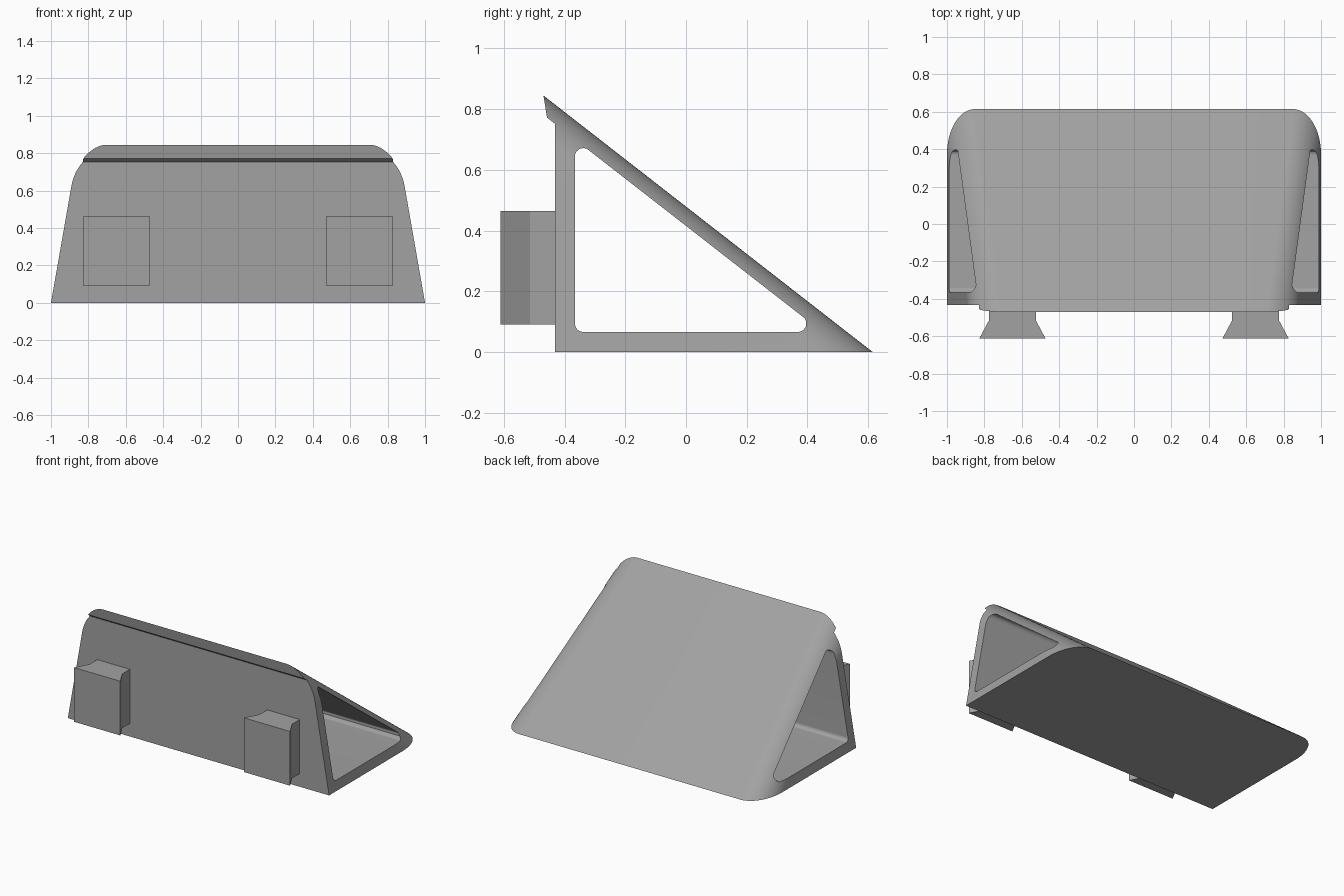
import bpy, bmesh, math
from mathutils import Vector

if "Cube" in bpy.data.objects:
    bpy.data.objects.remove(bpy.data.objects["Cube"])

grey = bpy.data.materials.new("grey plastic")
grey.diffuse_color = (0.36, 0.36, 0.36, 1)
grey.use_nodes = True
grey.node_tree.nodes["Principled BSDF"].inputs["Base Color"].default_value = grey.diffuse_color


def loft(name, ring_a, ring_b):
    """Closed solid between two matching rings of points."""
    bm = bmesh.new()
    a = [bm.verts.new(p) for p in ring_a]
    b = [bm.verts.new(p) for p in ring_b]
    bm.faces.new(a)
    bm.faces.new(b[::-1])
    for i in range(len(a)):
        j = (i + 1) % len(a)
        bm.faces.new((a[i], b[i], b[j], a[j]))
    bmesh.ops.recalc_face_normals(bm, faces=bm.faces)
    me = bpy.data.meshes.new(name)
    bm.to_mesh(me)
    bm.free()
    me.materials.append(grey)
    ob = bpy.data.objects.new(name, me)
    bpy.context.collection.objects.link(ob)
    return ob


def extrude_x(name, profile, half=1.5):
    return loft(name, [(-half, y, z) for y, z in profile],
                [(half, y, z) for y, z in profile])


def rounded(points, r, steps=8):
    """Polygon with every corner replaced by an arc of radius r."""
    out, n = [], len(points)
    for i in range(n):
        p = Vector(points[i])
        u = (Vector(points[i - 1]) - p).normalized()
        v = (Vector(points[(i + 1) % n]) - p).normalized()
        half = u.angle(v) / 2
        c = p + (u + v).normalized() * (r / math.sin(half))
        a = p + u * (r / math.tan(half)) - c
        b = p + v * (r / math.tan(half)) - c
        for k in range(steps + 1):
            t = k / steps
            d = (a * (1 - t) + b * t).normalized() * r
            out.append(tuple(c + d))
    return out


def activate(ob):
    bpy.ops.object.select_all(action='DESELECT')
    ob.select_set(True)
    bpy.context.view_layer.objects.active = ob


def boolean(ob, cutter, op):
    m = ob.modifiers.new("cut", 'BOOLEAN')
    m.operation, m.object, m.solver = op, cutter, 'EXACT'
    activate(ob)
    bpy.ops.object.modifier_apply(modifier=m.name)
    bpy.data.objects.remove(cutter)


# Sloping shell: sides lean inwards, long edges beside the slope are rounded
def slope(y):
    return 0.845 - 0.779 * (y + 0.47)


shell = [(-0.8, slope(-0.8)), (0.9, slope(0.9)), (0.9, -1.2), (-0.8, -1.2)]
body = loft("wedge_body", *[[(s * (1 - 0.175 * z), y, z) for y, z in shell]
                            for s in (-1, 1)])
bm = bmesh.new()
bm.from_mesh(body.data)
edges = [e for e in bm.edges
         if all(abs(v.co.z - slope(v.co.y)) < 1e-3 for v in e.verts)
         and abs(e.verts[0].co.y - e.verts[1].co.y) > 1]
bmesh.ops.bevel(bm, geom=edges, offset=0.15, offset_type='OFFSET',
                segments=16, profile=0.5, affect='EDGES')
bm.to_mesh(body.data)
bm.free()

# Trim to the side outline, with the small overhanging lip at the top
outline = [(-0.432, 0), (0.615, 0), (-0.47, 0.845), (-0.458, 0.772), (-0.432, 0.752)]
boolean(body, extrude_x("outline_cutter", outline), 'INTERSECT')

# Triangular opening running from side to side
opening = rounded([(-0.366, 0.066), (0.449, 0.066), (-0.366, 0.70)], 0.027)
boolean(body, extrude_x("opening_cutter", opening), 'DIFFERENCE')
activate(body)
bpy.ops.object.shade_smooth_by_angle(angle=math.radians(25))

# Dovetail mounting blocks on the front
dovetail = [(-0.125, -0.425), (-0.125, -0.515), (-0.177, -0.612),
            (0.177, -0.612), (0.125, -0.515), (0.125, -0.425)]
for side, x in (("left", -0.65), ("right", 0.65)):
    loft(side + "_mounting_block", [(x + px, py, 0.09) for px, py in dovetail],
         [(x + px, py, 0.465) for px, py in dovetail])
